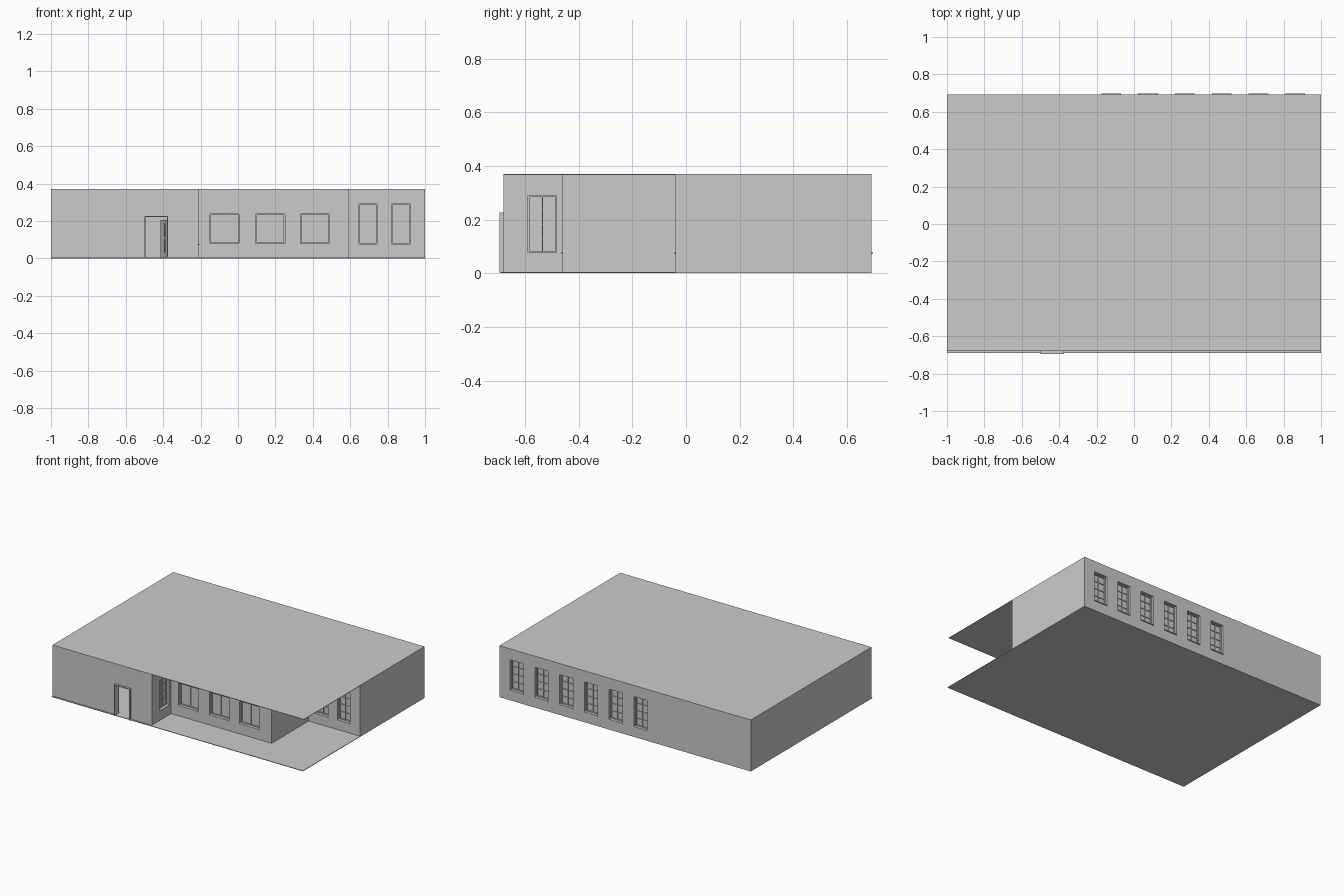
import bpy, bmesh, math
from mathutils import Matrix, Vector

if "Cube" in bpy.data.objects:
    bpy.data.objects.remove(bpy.data.objects["Cube"])

H = 0.37      # wall height
T = 0.03      # wall thickness


def finish(bm, name, matrix=Matrix()):
    bmesh.ops.recalc_face_normals(bm, faces=bm.faces)
    mesh = bpy.data.meshes.new(name)
    bm.to_mesh(mesh)
    bm.free()
    ob = bpy.data.objects.new(name, mesh)
    ob.matrix_world = matrix
    bpy.context.collection.objects.link(ob)
    return ob


def box(bm, x0, x1, y0, y1, z0, z1):
    m = Matrix.Translation(((x0 + x1) / 2, (y0 + y1) / 2, (z0 + z1) / 2))
    m = m @ Matrix.Diagonal((x1 - x0, y1 - y0, z1 - z0, 1))
    bmesh.ops.create_cube(bm, size=1, matrix=m)


def slab(name, *dims):
    bm = bmesh.new()
    box(bm, *dims)
    return finish(bm, name)


# Recessed window: local x along the wall, y inward from the outer face
def window(name, matrix, u0, u1, z0, z1, cols, rows):
    bm = bmesh.new()
    f, m = 0.006, 0.003
    box(bm, u0, u1, 0.025, 0.028, z0, z1)                    # glass
    for a, b in ((u0, u0 + f), (u1 - f, u1)):                # side frame
        box(bm, a, b, 0.016, 0.026, z0, z1)
    for a, b in ((z0, z0 + f), (z1 - f, z1)):                # top and bottom frame
        box(bm, u0 + f, u1 - f, 0.016, 0.026, a, b)
    for i in range(1, cols):                                 # upright bars
        u = u0 + (u1 - u0) * i / cols
        box(bm, u - m / 2, u + m / 2, 0.019, 0.026, z0 + f, z1 - f)
    for i in range(1, rows):                                 # cross bars
        z = z0 + (z1 - z0) * i / rows
        box(bm, u0 + f, u1 - f, 0.020, 0.026, z - m / 2, z + m / 2)
    box(bm, u0, u1, -0.005, 0.017, z0 - 0.004, z0 + 0.002)   # sill
    finish(bm, name + "_window", matrix)


# Wall from p to q with the outside on the right; openings are (u0, u1, z0, z1)
def wall(name, p, q, openings=(), panes=None):
    d = Vector((q[0] - p[0], q[1] - p[1], 0))
    matrix = Matrix.Translation((p[0], p[1], 0)) @ Matrix.Rotation(math.atan2(d.y, d.x), 4, 'Z')
    us = sorted({0, d.length} | {u for o in openings for u in o[:2]})
    zs = sorted({0, H} | {z for o in openings for z in o[2:]})
    bm = bmesh.new()
    grid = [[bm.verts.new((u, 0, z)) for z in zs] for u in us]
    for i in range(len(us) - 1):
        for j in range(len(zs) - 1):
            cu, cz = (us[i] + us[i + 1]) / 2, (zs[j] + zs[j + 1]) / 2
            if any(o[0] < cu < o[1] and o[2] < cz < o[3] for o in openings):
                continue
            bm.faces.new((grid[i][j], grid[i + 1][j], grid[i + 1][j + 1], grid[i][j + 1]))
    bmesh.ops.delete(bm, geom=[v for v in bm.verts if not v.link_faces], context='VERTS')
    mesh = bpy.data.meshes.new(name)
    bm.to_mesh(mesh)
    bm.free()
    ob = bpy.data.objects.new(name, mesh)
    ob.matrix_world = matrix
    bpy.context.collection.objects.link(ob)
    mod = ob.modifiers.new("thickness", 'SOLIDIFY')
    mod.thickness, mod.offset = T, -1
    if panes:
        for o in openings:
            window(name, matrix, *o, *panes)


# Floor and roof
slab("floor", -1, 1, -0.69, 0.692, 0, 0.004)
slab("roof", -1, 1, -0.68, 0.692, H - 0.003, H)

# Stepped front walls
B = 0.692
wall("entrance_wall", (-1, -0.68), (-0.21, -0.68), [(0.505, 0.622, 0, 0.22)])
wall("entrance_side_wall", (-0.21, -0.68 + T), (-0.21, -0.46),
     [(0.062, 0.168, 0.075, 0.29)], (2, 4))
wall("front_wall", (-0.21 - T, -0.46), (0.59, -0.46),
     [(u, u + 0.155, 0.078, 0.238) for u in (0.09, 0.335, 0.573)], (2, 1))
wall("porch_side_wall", (0.59, -0.46 + T), (0.59, -0.04))
wall("porch_back_wall", (0.59 - T, -0.04), (1, -0.04),
     [(u, u + 0.1, 0.075, 0.29) for u in (0.085, 0.26)], (2, 4))

# Outer side and back walls
wall("right_wall", (1, -0.04 + T), (1, B - T))
wall("back_wall", (1, B), (-1, B),
     [(0.085 + 0.197 * i, 0.19 + 0.197 * i, 0.075, 0.29) for i in range(6)], (2, 4))
wall("left_wall", (-1, B - T), (-1, -0.68 + T))

# Door frame, slightly proud of the wall
bm = bmesh.new()
for a, b in ((-0.5, -0.494), (-0.38, -0.374)):
    box(bm, a, b, -0.695, -0.648, 0, 0.226)
box(bm, -0.494, -0.38, -0.695, -0.648, 0.22, 0.226)
finish(bm, "door_frame")

# Door leaf standing open inward
bm = bmesh.new()
box(bm, -0.11, 0, -0.003, 0.003, 0.004, 0.205)
for z in (0.03, 0.115):
    box(bm, -0.092, -0.018, -0.005, 0.005, z, z + 0.07)
finish(bm, "door_leaf", Matrix.Translation((-0.382, -0.65, 0)) @ Matrix.Rotation(math.radians(-74), 4, 'Z'))
